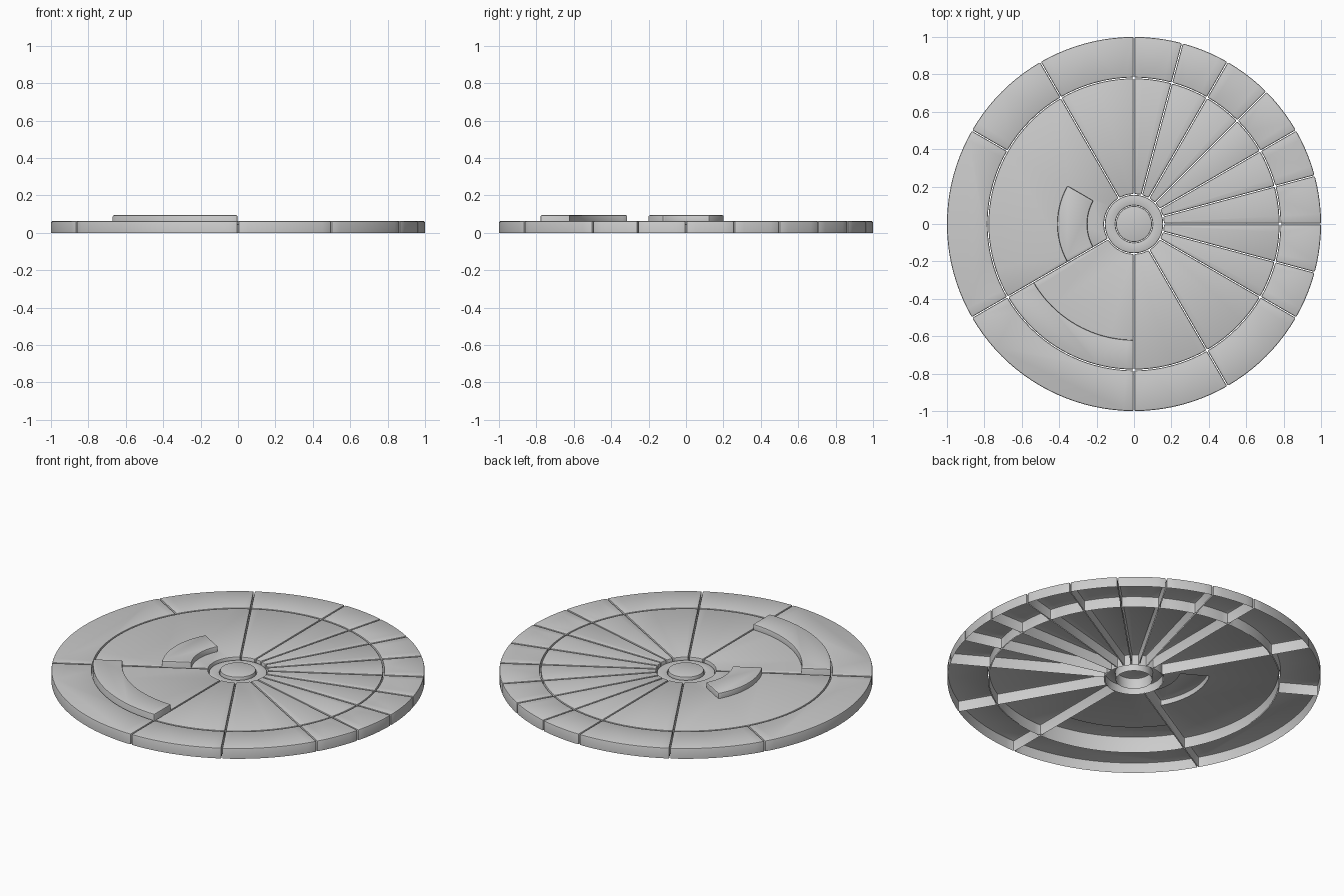
import bpy, bmesh
from math import radians, asin, cos, sin, ceil, pi

if "Cube" in bpy.data.objects:
    bpy.data.objects.remove(bpy.data.objects["Cube"])

TOP, STEP, GAP, BEV = 0.062, 0.032, 0.0025, 0.007


def finish(bm, name):
    me = bpy.data.meshes.new(name)
    bm.to_mesh(me)
    bm.free()
    ob = bpy.data.objects.new(name, me)
    bpy.context.collection.objects.link(ob)
    bpy.ops.object.select_all(action='DESELECT')
    ob.select_set(True)
    bpy.context.view_layer.objects.active = ob
    bpy.ops.object.shade_smooth_by_angle(angle=radians(35))
    return ob


def sector(name, r0, r1, a0, a1, block=None):
    """Open-bottomed ring sector; block = (r0, r1, a0, a1) is a raised area."""
    bm = bmesh.new()
    radii = sorted({r0, r1, *(block[:2] if block else ())})
    n = max(5, ceil((a1 - a0) / 3))
    rows = []
    for r in radii:
        g = asin(GAP / r)
        lo, hi = radians(a0) + g, radians(a1) - g
        rows.append([bm.verts.new((r * cos(lo + (hi - lo) * i / n),
                                   r * sin(lo + (hi - lo) * i / n), TOP))
                     for i in range(n + 1)])
    raised = []
    for k in range(len(rows) - 1):
        for i in range(n):
            f = bm.faces.new((rows[k][i], rows[k + 1][i],
                              rows[k + 1][i + 1], rows[k][i + 1]))
            if block:
                rm = (radii[k] + radii[k + 1]) / 2
                am = a0 + (a1 - a0) * (i + 0.5) / n
                if block[0] < rm < block[1] and block[2] < am < block[3]:
                    raised.append(f)
    # side walls
    rim = [e for e in bm.edges if e.is_boundary]
    ext = bmesh.ops.extrude_edge_only(bm, edges=rim)
    for v in ext['geom']:
        if isinstance(v, bmesh.types.BMVert):
            v.co.z = 0
    # raised block
    if raised:
        ext = bmesh.ops.extrude_face_region(bm, geom=raised)
        for v in ext['geom']:
            if isinstance(v, bmesh.types.BMVert):
                v.co.z += STEP
        old = [f for f in raised if f.is_valid]
        if old:
            bmesh.ops.delete(bm, geom=old, context='FACES')
    bmesh.ops.dissolve_limit(bm, angle_limit=0.005, verts=bm.verts[:], edges=bm.edges[:])
    bmesh.ops.recalc_face_normals(bm, faces=bm.faces[:])
    bm.normal_update()
    top = max(bm.faces, key=lambda f: abs(f.normal.z) * f.calc_area())
    if top.normal.z < 0:
        bmesh.ops.reverse_faces(bm, faces=bm.faces[:])
        bm.normal_update()
    # soften the convex edges
    sharp = [e for e in bm.edges if len(e.link_faces) == 2 and e.is_convex
             and e.calc_face_angle(0) > radians(40)]
    bmesh.ops.bevel(bm, geom=sharp, offset=BEV, segments=2, profile=0.5,
                    affect='EDGES', clamp_overlap=True)
    finish(bm, name)


def lathe(name, profile, steps=64):
    bm = bmesh.new()
    vs = [bm.verts.new((r, 0, z)) for r, z in profile]
    es = [bm.edges.new(p) for p in zip(vs, vs[1:])]
    bmesh.ops.spin(bm, geom=vs + es, axis=(0, 0, 1), cent=(0, 0, 0),
                   angle=2 * pi, steps=steps, use_merge=False)
    bmesh.ops.remove_doubles(bm, verts=bm.verts[:], dist=1e-5)
    bmesh.ops.recalc_face_normals(bm, faces=bm.faces[:])
    bm.normal_update()
    if max(bm.faces, key=lambda f: abs(f.normal.z)).normal.z < 0:
        bmesh.ops.reverse_faces(bm, faces=bm.faces[:])
    finish(bm, name)


# sector boundaries, counter-clockwise from -90 degrees
cuts = [-90, -60, -30, -15, 0, 15, 30, 45, 60, 75, 90, 120, 150, 210, 270]

# outer ring tiles
for i, (a, b) in enumerate(zip(cuts, cuts[1:])):
    sector(f"outer_tile_{i + 1}", 0.783, 1.0, a, b)

# inner wedges, two of them carrying a raised arc
inner = [c for c in cuts if c != 150]
blocks = {120: (0.25, 0.41, 150, 210), 210: (0.62, 0.778, 210, 270)}
for i, (a, b) in enumerate(zip(inner, inner[1:])):
    sector(f"inner_wedge_{i + 1}", 0.16, 0.778, a, b, blocks.get(a))

# hub ring and centre button
lathe("hub_ring", [(0.156, 0), (0.156, 0.04), (0.154, 0.045), (0.149, 0.047),
                   (0.106, 0.047), (0.101, 0.045), (0.099, 0.04), (0.099, 0)])
lathe("hub_button", [(0.096, 0), (0.096, 0.055), (0.094, 0.06),
                     (0.089, TOP), (0, TOP)])
